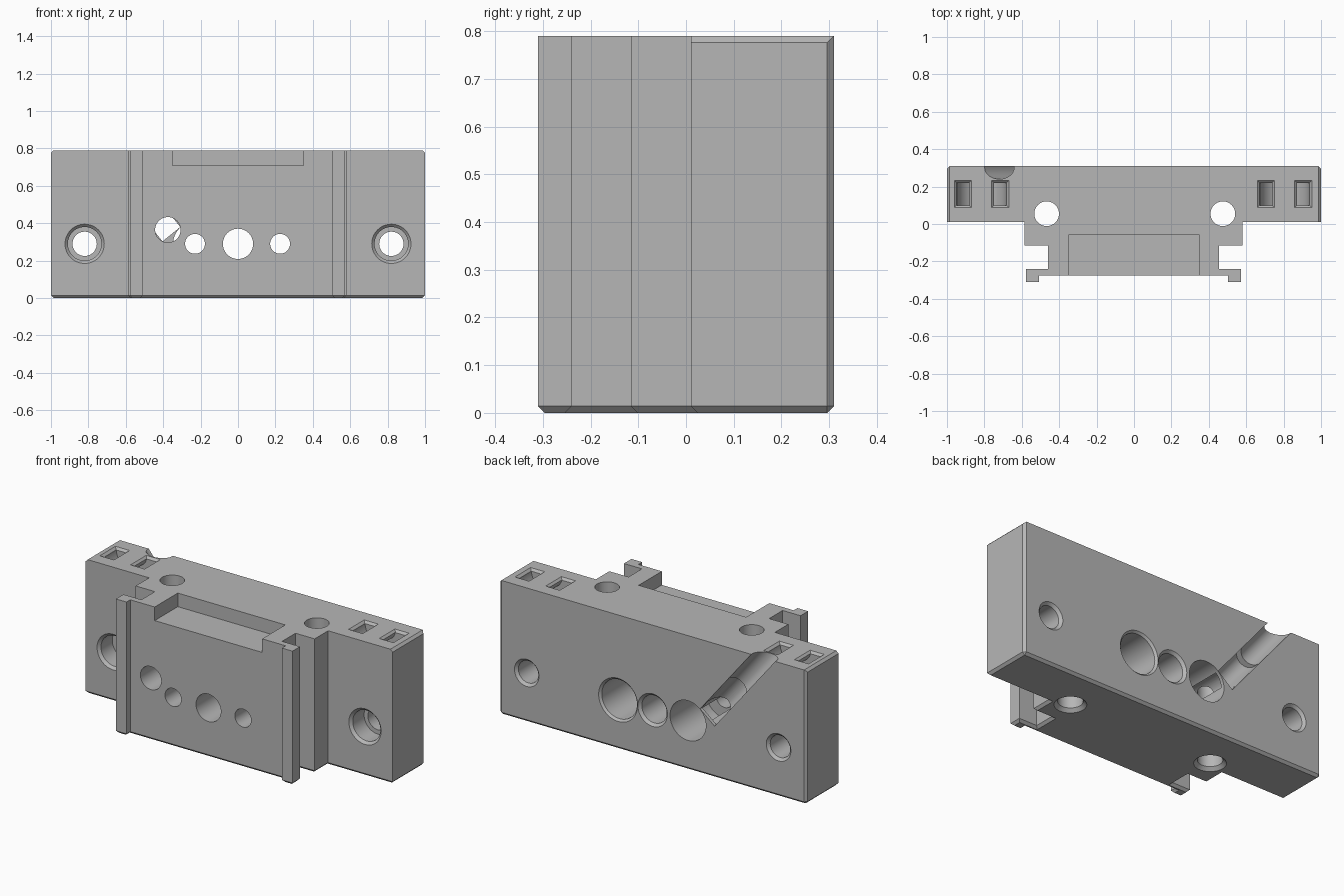
import bpy, bmesh, math
from mathutils import Vector

if "Cube" in bpy.data.objects:
    bpy.data.objects.remove(bpy.data.objects["Cube"], do_unlink=True)

TOP, BACK, FRONT, WING = 0.79, 0.31, -0.275, 0.01

grey = bpy.data.materials.new("plain_grey")
grey.use_nodes = True
colour = (0.47, 0.47, 0.47, 1)
grey.diffuse_color = colour
grey.node_tree.nodes["Principled BSDF"].inputs["Base Color"].default_value = colour


def to_object(bm, name):
    bmesh.ops.recalc_face_normals(bm, faces=bm.faces)
    mesh = bpy.data.meshes.new(name)
    bm.to_mesh(mesh)
    bm.free()
    mesh.materials.append(grey)
    obj = bpy.data.objects.new(name, mesh)
    bpy.context.collection.objects.link(obj)
    return obj


def prism(points, sweep):
    """Solid made by sweeping a flat outline."""
    bm = bmesh.new()
    face = bm.faces.new([bm.verts.new(p) for p in points])
    made = bmesh.ops.extrude_face_region(bm, geom=[face])["geom"]
    verts = [v for v in made if isinstance(v, bmesh.types.BMVert)]
    bmesh.ops.translate(bm, verts=verts, vec=sweep)
    bmesh.ops.recalc_face_normals(bm, faces=bm.faces)
    return bm


def lathe(profile, place, closed=False, sides=48):
    """Turn (radius, distance) pairs; place maps two offsets and a distance to a point."""
    bm = bmesh.new()
    rings = []
    for r, t in profile:
        angles = [math.tau * i / sides for i in range(sides)]
        rings.append([bm.verts.new(place(r * math.cos(a), r * math.sin(a), t)) for a in angles])
    pairs = list(zip(rings, rings[1:]))
    if closed:
        pairs.append((rings[-1], rings[0]))
    else:
        bm.faces.new(rings[0])
        bm.faces.new(rings[-1])
    for a, b in pairs:
        for i in range(sides):
            j = (i + 1) % sides
            bm.faces.new((a[i], a[j], b[j], b[i]))
    return bm


# Main body: stepped plan with a flanged rail on the front
right_half = [(1, BACK), (1, WING), (0.58, WING), (0.58, -0.115), (0.455, -0.115),
              (0.455, -0.24), (0.572, -0.24), (0.572, -0.31), (0.503, -0.31), (0.503, FRONT)]
outline = right_half + [(-x if x == 1 else -x - 0.006, y) for x, y in reversed(right_half)]
bm = prism([(x, y, 0) for x, y in outline], (0, 0, TOP))


def chamfered(edge):
    a, b = (v.co for v in edge.verts)
    on_end = abs(a.x) > 0.99 and abs(a.x - b.x) < 0.01
    foot = max(a.z, b.z) < 0.01
    upper = min(a.z, b.z) > TOP - 0.01
    rear = min(a.y, b.y) > BACK - 0.01
    return foot or (on_end and (upper or rear))


bmesh.ops.bevel(bm, geom=[e for e in bm.edges if chamfered(e)], offset=0.014,
                offset_type='OFFSET', segments=1, affect='EDGES', clamp_overlap=True)
body = to_object(bm, "mounting_block")


def cut(bm):
    cutter = to_object(bm, "cutter")
    cutter.hide_render = True
    mod = body.modifiers.new("cut", 'BOOLEAN')
    mod.operation, mod.solver, mod.object = 'DIFFERENCE', 'EXACT', cutter
    with bpy.context.temp_override(object=body, active_object=body, selected_objects=[body]):
        bpy.ops.object.modifier_apply(modifier=mod.name)
    bpy.data.objects.remove(cutter, do_unlink=True)


def bore_y(x, z, profile, closed=False):
    cut(lathe(profile, lambda a, b, t: (x + a, t, z + b), closed))


def bore_z(x, y, profile):
    cut(lathe(profile, lambda a, b, t: (x + a, y + b, t)))


def box(x0, x1, y0, y1, z0, z1):
    return prism([(x0, y0, z0), (x1, y0, z0), (x1, y1, z0), (x0, y1, z0)], (0, 0, z1 - z0))


# Recess in the top of the front face
cut(box(-0.35, 0.35, -0.5, -0.06, 0.71, 1))

# Counterbored mounting holes in the wings
for x in (-0.82, 0.82):
    bore_y(x, 0.29, [(0.115, WING - 0.01), (0.09, WING + 0.015), (0.09, 0.13), (0.065, 0.13),
                     (0.065, BACK - 0.015), (0.09, BACK + 0.01)])

# Holes through the centre, wider at the back
bore_y(0, 0.29, [(0.081, -0.5), (0.081, BACK - 0.015), (0.106, BACK + 0.01)])
bore_y(0.225, 0.29, [(0.053, -0.5), (0.053, -0.08), (0.115, -0.08),
                     (0.115, BACK - 0.012), (0.137, BACK + 0.01)])
bore_y(-0.23, 0.29, [(0.053, -0.5), (0.053, -0.03), (0.117, -0.03), (0.117, 0.4)])
bore_y(-0.375, 0.365, [(0.068, -0.5), (0.068, 0.29)])

# Vertical holes with a flared foot
for x in (-0.467, 0.475):
    bore_z(x, 0.055, [(0.095, -0.01), (0.066, 0.019), (0.066, 1)])

# Sloping round-bottomed channel on the back, deeper at its lower end
along = Vector((-0.345, 0, 0.425)).normalized()
across = Vector((along.z, 0, -along.x))
start = Vector((-0.375, 0, 0.365))
for depth, begin, length in ((0.301, -0.02, 0.9), (0.265, -0.03, 0.29)):
    arc = [math.pi * (1 + i / 16) for i in range(17)]
    section = [(0.061 * math.cos(a), depth + 0.061 * math.sin(a)) for a in arc]
    section += [(0.061, 0.4), (-0.061, 0.4)]
    base = start + along * begin
    cut(prism([base + across * u + Vector((0, y, 0)) for u, y in section], along * length))

# Curved strap tunnels opening through chamfered slots on top
for x in (-0.815, 0.805):
    bore_y(x, TOP, [(0.067, 0.1), (0.133, 0.1), (0.133, 0.22), (0.067, 0.22)], closed=True)
    for side in (-0.1, 0.1):
        mouth = box(-0.033, 0.033, -0.06, 0.06, TOP - 0.013, TOP + 0.01)
        for v in mouth.verts:
            if v.co.z > TOP:
                v.co.x += math.copysign(0.023, v.co.x)
                v.co.y += math.copysign(0.023, v.co.y)
            v.co += Vector((x + side, 0.16, 0))
        cut(mouth)

# Smooth bores, crisp edges
bpy.ops.object.select_all(action='DESELECT')
body.select_set(True)
bpy.context.view_layer.objects.active = body
bpy.ops.object.shade_smooth_by_angle(angle=math.radians(30))
